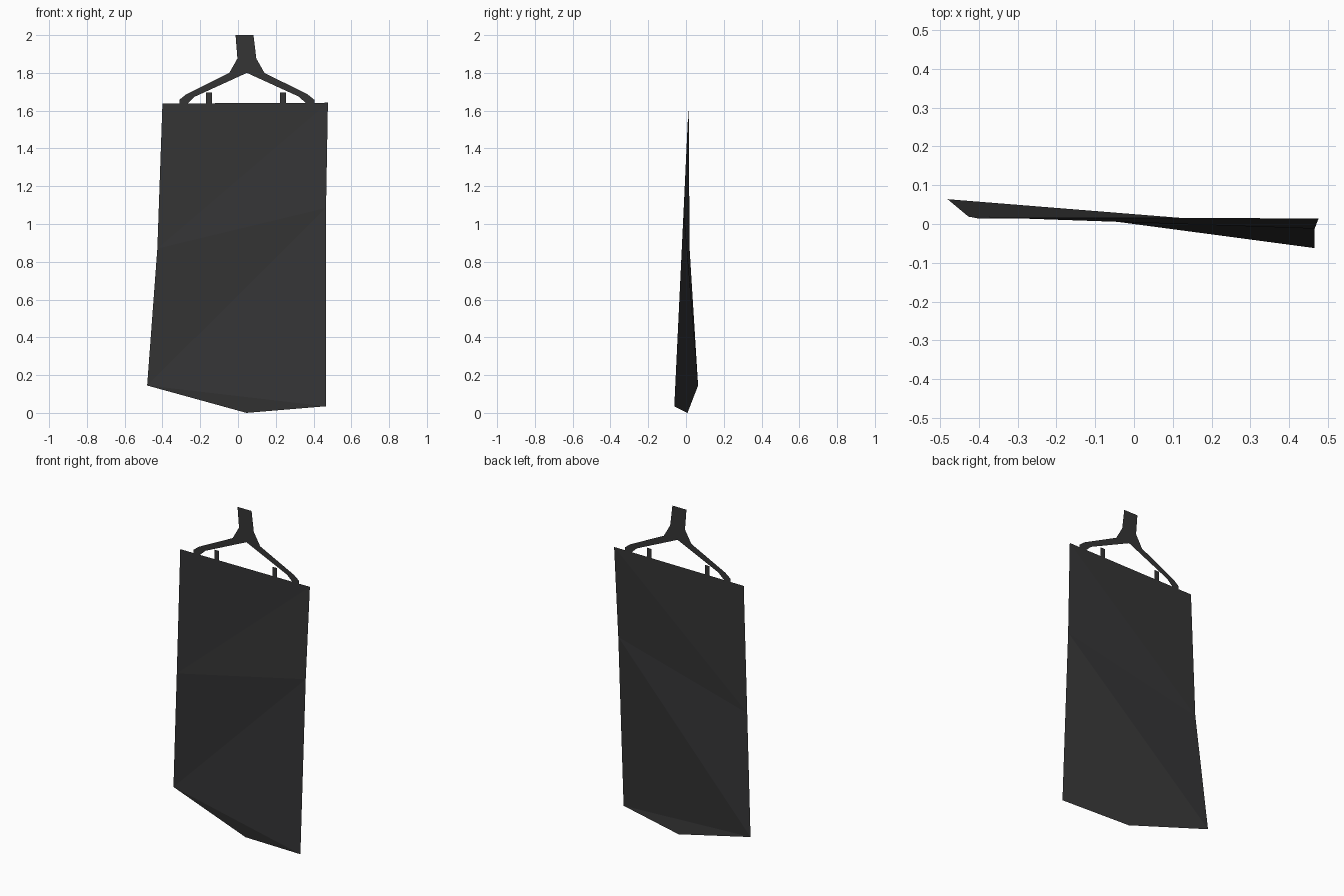
import bpy, bmesh

if "Cube" in bpy.data.objects:
    bpy.data.objects.remove(bpy.data.objects["Cube"])

Y = 0.014      # plane of the hanger and the top of the cloth
CX = 0.047     # symmetry line of the hanger

dark = bpy.data.materials.new("dark_cloth")
dark.diffuse_color = (0.035, 0.035, 0.036, 1)
dark.use_nodes = True
dark.node_tree.nodes["Principled BSDF"].inputs["Base Color"].default_value = dark.diffuse_color


def sheet(name, verts, faces):
    """Thin single-layer part from points and faces."""
    bm = bmesh.new()
    vs = [bm.verts.new(v) for v in verts]
    for f in faces:
        bm.faces.new([vs[i] for i in f])
    bm.normal_update()
    me = bpy.data.meshes.new(name)
    bm.to_mesh(me)
    bm.free()
    me.materials.append(dark)
    ob = bpy.data.objects.new(name, me)
    bpy.context.collection.objects.link(ob)
    return ob


def flat(name, outline):
    """Flat cut-out from an (x, z) outline."""
    return sheet(name, [(x, Y, z) for x, z in outline], [range(len(outline))])


# Twisted hanging cloth: bottom corners swing to opposite sides
cloth = [
    (-0.40, Y, 1.638), (0.476, Y, 1.642),           # top corners
    (-0.427, 0.019, 0.87), (0.466, -0.012, 1.085),  # side folds
    (-0.481, 0.064, 0.145), (0.465, -0.062, 0.035), # bottom corners
    (0.045, 0.008, 0.0),                            # bottom point
]
sheet("cloth_banner", cloth,
      [(0, 2, 1), (2, 3, 1), (2, 4, 3), (4, 5, 3), (4, 6, 5)])

# Forked hanger: outer and inner edge of one arm, mirrored for the other
outer = [(0.050, 1.876), (0.093, 1.80), (0.322, 1.686), (0.357, 1.658), (0.357, 1.638)]
inner = [(0.314, 1.638), (0.276, 1.674)]
half = outer + inner
right = [(CX + x, z) for x, z in half]
left = [(CX - x, z) for x, z in reversed(half)]
flat("forked_hanger", [(-0.013, 2.0), (0.082, 2.0)] + right + [(CX, 1.80)] + left)

# Small pegs between the arms and the cloth
for side, x in (("left", -0.153), ("right", 0.238)):
    w = 0.016
    flat("peg_" + side, [(x - w, 1.638), (x + w, 1.638), (x + w, 1.697), (x - w, 1.697)])
